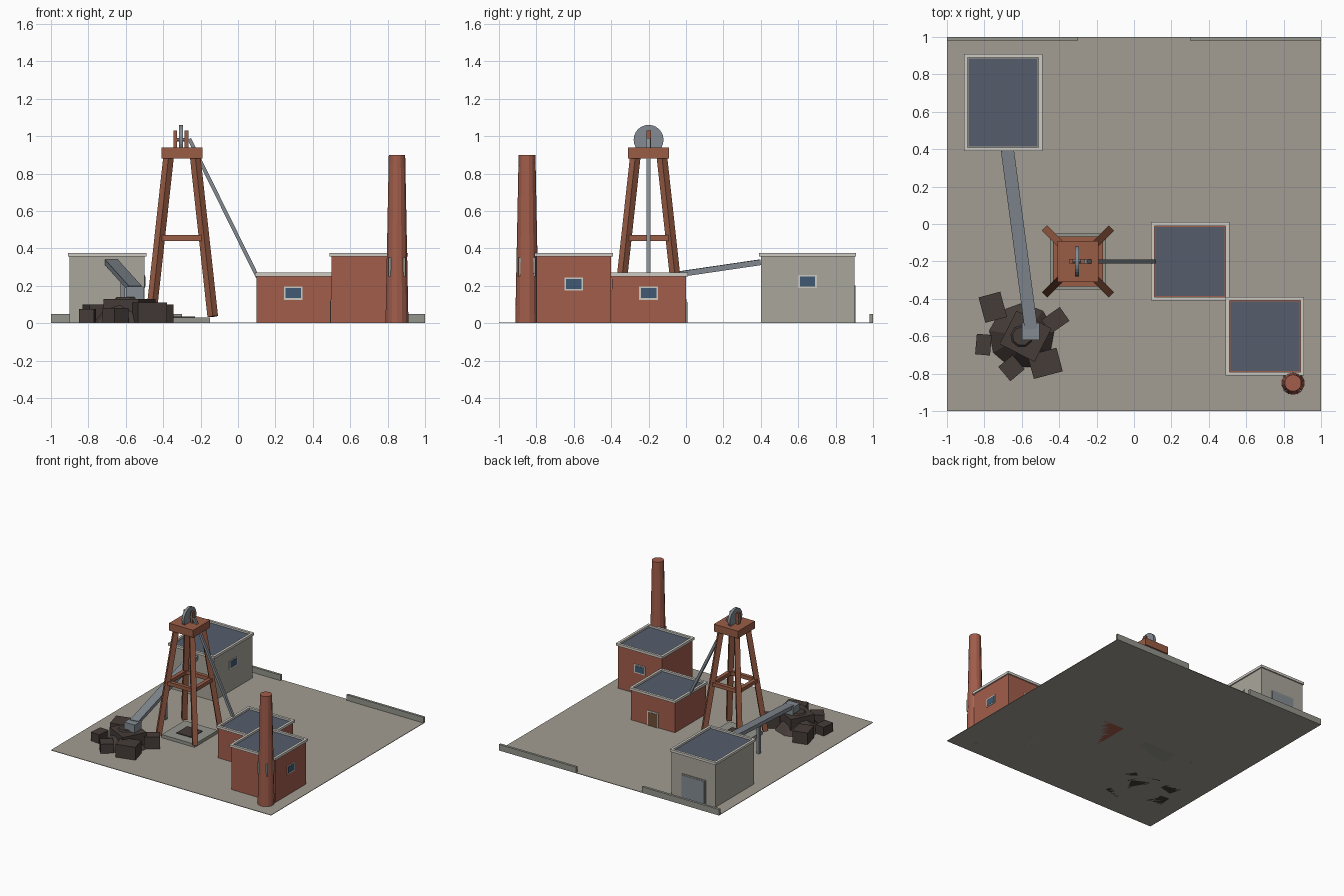
import bpy, math
from mathutils import Vector, Matrix

if "Cube" in bpy.data.objects:
    bpy.data.objects.remove(bpy.data.objects["Cube"])


def mat(name, r, g, b):
    m = bpy.data.materials.new(name)
    m.diffuse_color = (r, g, b, 1)
    m.use_nodes = True
    m.node_tree.nodes["Principled BSDF"].inputs["Base Color"].default_value = m.diffuse_color
    return m


BRICK = mat("brick", 0.36, 0.11, 0.07)
RUST = mat("rusty_steel", 0.32, 0.11, 0.06)
STONE = mat("pale_wall", 0.40, 0.38, 0.33)
TRIM = mat("pale_trim", 0.62, 0.60, 0.55)
ROOF = mat("roof_slate", 0.09, 0.11, 0.15)
GLASS = mat("window_glass", 0.05, 0.10, 0.17)
STEEL = mat("steel", 0.23, 0.26, 0.29)
GROUND = mat("ground", 0.36, 0.34, 0.29)
KERB = mat("yard_wall", 0.30, 0.30, 0.27)
ROCK = mat("rock", 0.06, 0.045, 0.04)
WOOD = mat("door_wood", 0.16, 0.08, 0.04)


def box(name, lo, hi, m, rot=0):
    """Box between two corners, optionally turned about its own vertical axis."""
    lo, hi = Vector(lo), Vector(hi)
    bpy.ops.mesh.primitive_cube_add(size=1)
    o = bpy.context.object
    o.name = name
    o.data.transform(Matrix.Diagonal((*(hi - lo), 1)))
    o.location = (lo + hi) / 2
    o.rotation_euler.z = math.radians(rot)
    o.data.materials.append(m)
    return o


def beam(name, a, b, w, t, m):
    """Rectangular bar from a to b: w is the level width, t the depth."""
    a, b = Vector(a), Vector(b)
    o = box(name, (-w / 2, -t / 2, -(b - a).length / 2), (w / 2, t / 2, (b - a).length / 2), m)
    o.rotation_euler = (b - a).to_track_quat('Z', 'Y').to_euler()
    o.location = (a + b) / 2
    return o


def cone(name, loc, r1, r2, h, n, m, rot=(0, 0, 0)):
    bpy.ops.mesh.primitive_cone_add(vertices=n, radius1=r1, radius2=r2, depth=h, location=loc, rotation=rot)
    o = bpy.context.object
    o.name = name
    o.data.materials.append(m)
    return o


def panel(name, c, axis, w, h, d, m):
    """Thin plate on a wall; axis is the wall normal, 0 for x and 1 for y."""
    half = Vector((w / 2, w / 2, h / 2))
    half[axis] = d
    return box(name, Vector(c) - half, Vector(c) + half, m)


def window(name, c, axis):
    panel(name + "_frame", c, axis, 0.10, 0.07, 0.004, TRIM)
    panel(name + "_glass", c, axis, 0.082, 0.053, 0.006, GLASS)


def door(name, c, axis, w, h, m):
    panel(name + "_frame", (c[0], c[1], h / 2), axis, w, h, 0.005, TRIM if m is WOOD else KERB)
    panel(name + "_leaf", (c[0], c[1], h / 2 - 0.005), axis, w - 0.02, h - 0.012, 0.007, m)


def building(name, x0, x1, y0, y1, h, m):
    box(name + "_walls", (x0, y0, 0), (x1, y1, h), m)
    box(name + "_roof", (x0 + .015, y0 + .015, h - .01), (x1 - .015, y1 - .015, h + .008), ROOF)
    e, top = 0.01, h + 0.02
    for i, y in enumerate((y0, y1)):
        box(f"{name}_parapet_x{i}", (x0 - e, y - e, h), (x1 + e, y + e, top), TRIM)
    for i, x in enumerate((x0, x1)):
        box(f"{name}_parapet_y{i}", (x - e, y0 + e, h), (x + e, y1 - e, top), TRIM)


# Yard and low back walls with a gateway
box("ground_slab", (-1, -1, 0), (1, 1, 0.004), GROUND)
box("yard_wall_left", (-1, 0.98, 0), (-0.3, 1, 0.05), KERB)
box("yard_wall_right", (0.3, 0.98, 0), (1, 1, 0.05), KERB)

# Buildings
building("winding_house", 0.1, 0.5, -0.4, 0.0, 0.25, BRICK)
window("winding_front_window", (0.295, -0.4, 0.16), 1)
window("winding_side_window", (0.5, -0.2, 0.16), 0)
door("winding_door", (0.3, 0.0), 1, 0.10, 0.125, WOOD)

building("boiler_house", 0.5, 0.9, -0.8, -0.4, 0.355, BRICK)
window("boiler_side_window", (0.9, -0.6, 0.21), 0)
window("boiler_back_window", (0.7, -0.4, 0.21), 1)
door("boiler_door", (0.5, -0.6), 0, 0.10, 0.13, WOOD)

building("sorting_house", -0.9, -0.5, 0.4, 0.9, 0.355, STONE)
window("sorting_side_window", (-0.5, 0.65, 0.222), 0)
door("sorting_gate", (-0.7, 0.9), 1, 0.22, 0.2, STEEL)

# Chimney with flue block
cone("chimney", (0.85, -0.85, 0.45), 0.063, 0.045, 0.9, 14, BRICK)
box("chimney_flue", (0.805, -0.895, 0.25), (0.895, -0.805, 0.35), KERB)

# Headframe over the shaft
cx, cy = -0.3, -0.2
box("shaft_collar", (cx - .15, cy - .15, 0), (cx + .15, cy + .15, 0.03), KERB)
box("shaft_opening", (cx - .07, cy - .07, 0.02), (cx + .07, cy + .07, 0.036), ROCK)
for sx in (-1, 1):
    for sy in (-1, 1):
        beam("headframe_leg", (cx + sx * .165, cy + sy * .165, 0.035),
             (cx + sx * .07, cy + sy * .07, 0.9), 0.04, 0.04, RUST)
    b = 0.119
    beam("brace_x", (cx - b, cy + sx * b, .455), (cx + b, cy + sx * b, .455), .03, .03, RUST)
    beam("brace_y", (cx + sx * b, cy - b, .455), (cx + sx * b, cy + b, .455), .03, .03, RUST)
    px = -0.305 + sx * 0.03
    box("wheel_bearing", (px - .01, cy - .0125, 0.94), (px + .01, cy + .0125, 1.03), RUST)
box("headframe_platform", (cx - .11, cy - .11, 0.88), (cx + .11, cy + .11, 0.94), RUST)
cone("winding_wheel", (-0.305, cy, 0.98), 0.08, 0.08, 0.022, 24, STEEL, (0, math.pi / 2, 0))
cone("wheel_axle", (-0.305, cy, 0.98), 0.01, 0.01, 0.08, 8, STEEL, (0, math.pi / 2, 0))
beam("hoist_cable", (-0.26, cy, 0.985), (0.105, cy, 0.245), 0.02, 0.02, STEEL)

# Conveyor from the sorting house to the rock pile
beam("conveyor", (-0.677, 0.395, 0.325), (-0.55, -0.56, 0.185), 0.07, 0.03, STEEL)
box("conveyor_post", (-0.629, -0.077, 0), (-0.603, -0.051, 0.25), STEEL)
box("conveyor_head", (-0.6, -0.62, 0.13), (-0.505, -0.53, 0.195), STEEL)

# Rock pile: central heap and loose blocks (x, y, width, depth, height, turn)
cone("rock_heap", (-0.6, -0.6, 0.07), 0.18, 0.05, 0.14, 9, ROCK)
for x, y, w, d, h, a in ((-.755, -.445, .12, .14, .10, 15), (-.805, -.645, .08, .11, .075, -5),
                         (-.655, -.77, .10, .10, .08, 40), (-.475, -.745, .16, .13, .11, 15),
                         (-.42, -.515, .12, .09, .10, 35), (-.58, -.6, .21, .20, .13, -27)):
    box("rock_block", (x - w / 2, y - d / 2, 0), (x + w / 2, y + d / 2, h), ROCK, a)
